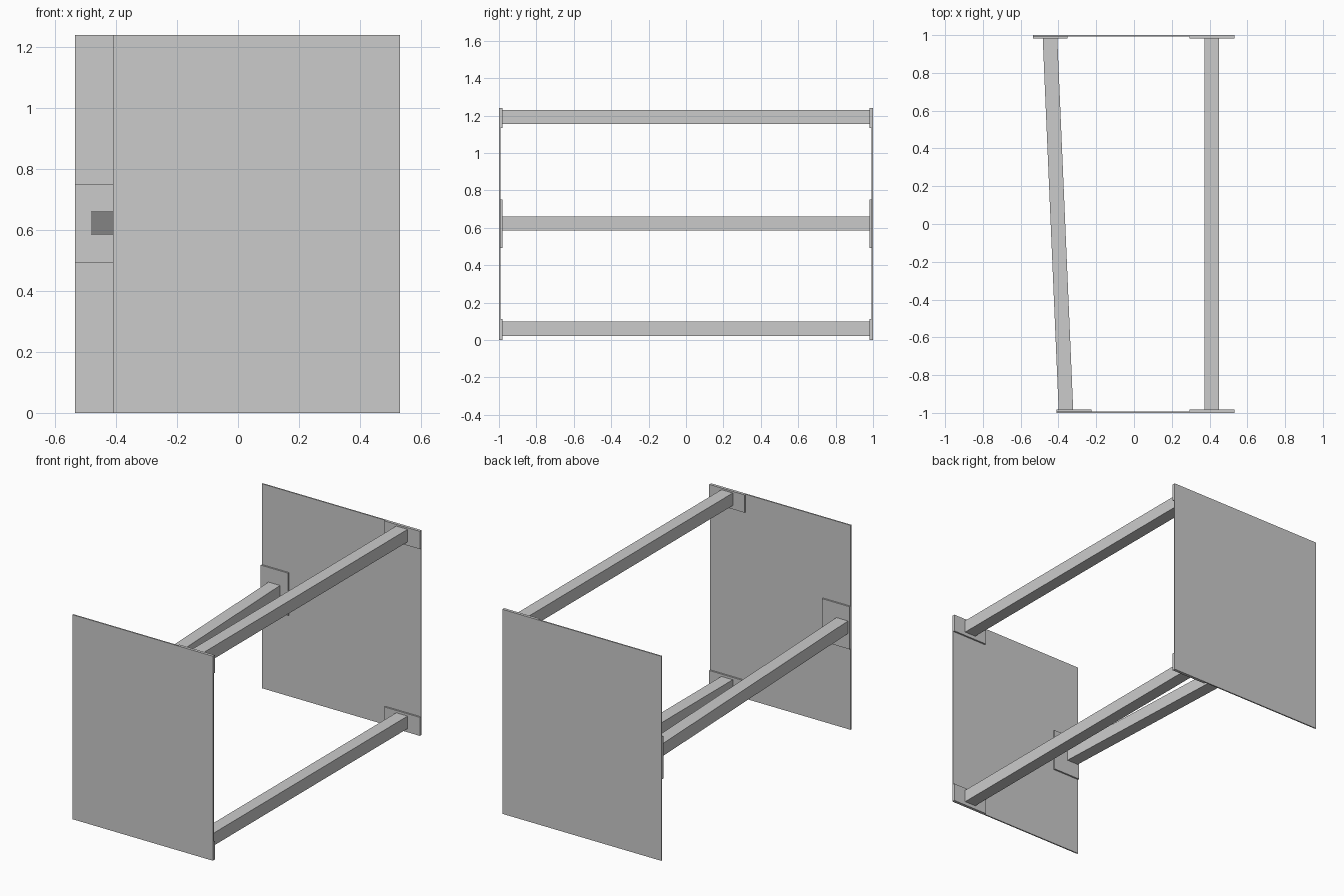
import bpy

if "Cube" in bpy.data.objects:
    bpy.data.objects.remove(bpy.data.objects["Cube"])


def prism(name, front, back, y0, y1, z0, z1):
    """Box from y0 to y1 whose x range runs from front to back (may skew)."""
    verts = [(x, y, z) for y, xs in ((y0, front), (y1, back))
             for x, z in ((xs[0], z0), (xs[1], z0), (xs[1], z1), (xs[0], z1))]
    faces = [(0, 1, 2, 3), (7, 6, 5, 4), (0, 4, 5, 1),
             (1, 5, 6, 2), (2, 6, 7, 3), (3, 7, 4, 0)]
    mesh = bpy.data.meshes.new(name)
    mesh.from_pydata(verts, [], faces)
    obj = bpy.data.objects.new(name, mesh)
    bpy.context.collection.objects.link(obj)
    return obj


H = 1.24       # panel height
PANEL = 0.992  # inner face of panels
PAD = 0.982    # inner face of mounting plates

# Thin end panels, the back one wider, with their mounting plates
for end, s, left, pad_right in (("front", -1, -0.41, -0.225),
                                ("back", 1, -0.535, -0.352)):
    y0, y1 = sorted((s * PANEL, s))
    prism(end + "_panel", (left, 0.532), (left, 0.532), y0, y1, 0, H)
    y0, y1 = sorted((s * PAD, s * PANEL))
    for part, xs, z0, z1 in (("upper_right", (0.294, 0.532), 1.132, H),
                             ("lower_right", (0.294, 0.532), 0, 0.112),
                             ("middle_left", (left, pad_right), 0.492, 0.75)):
        prism(f"{end}_{part}_plate", xs, xs, y0, y1, z0, z1)

# Connecting beams: two straight on the right, one slanted on the left
right = (0.374, 0.45)
for part, front, back, z in (("upper_right", right, right, 1.192),
                             ("lower_right", right, right, 0.06),
                             ("middle_left", (-0.399, -0.322), (-0.483, -0.406), 0.623)):
    prism(part + "_beam", front, back, -PAD, PAD, z - 0.038, z + 0.038)
